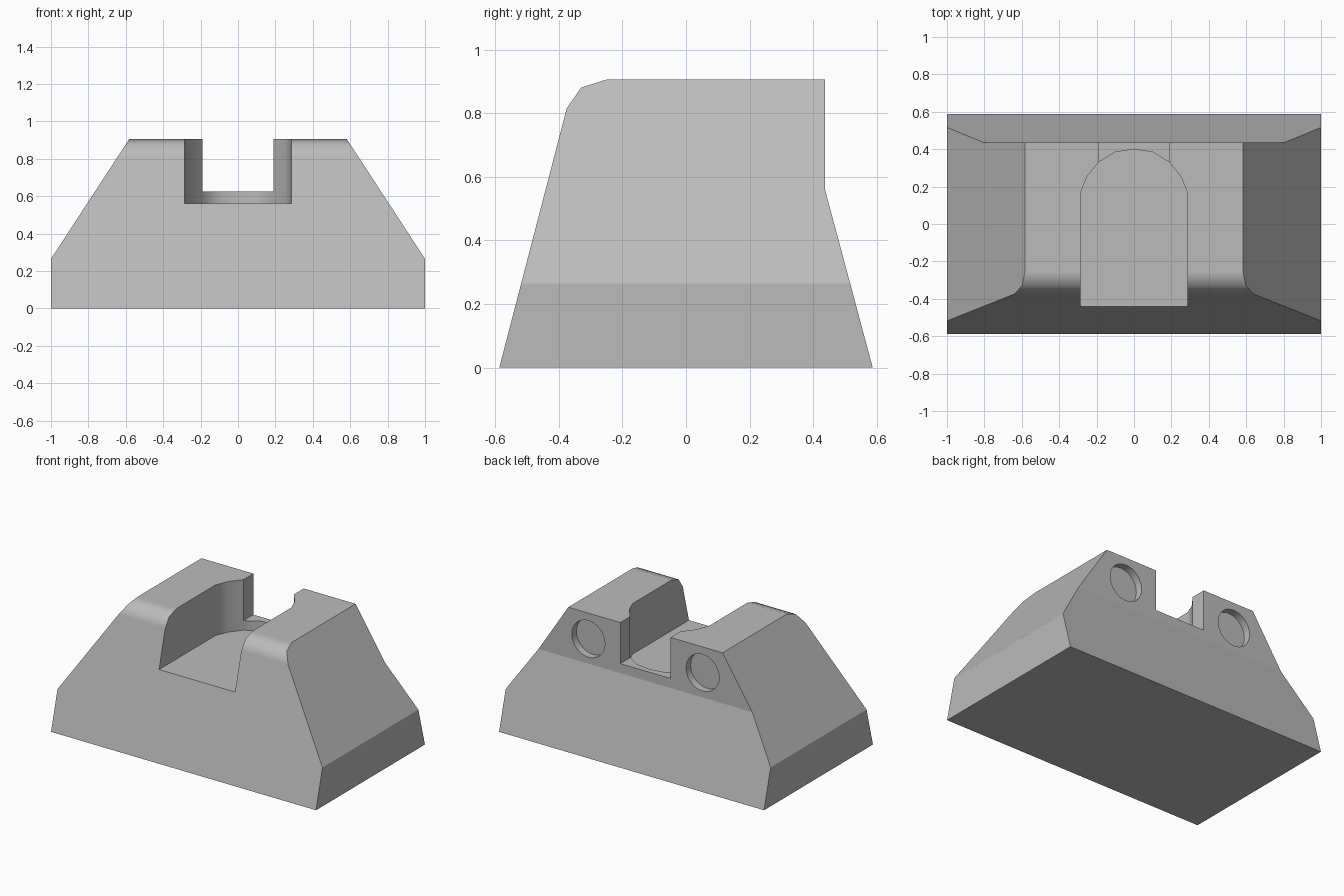
import bpy
import bmesh
from math import radians
from mathutils import Matrix, Vector

if "Cube" in bpy.data.objects:
    bpy.data.objects.remove(bpy.data.objects["Cube"])

grey = bpy.data.materials.new("plain grey")
grey.use_nodes = True
colour = (0.5, 0.5, 0.5, 1)
grey.diffuse_color = colour
grey.node_tree.nodes["Principled BSDF"].inputs["Base Color"].default_value = colour


def finish(name, bm):
    bmesh.ops.recalc_face_normals(bm, faces=bm.faces)
    mesh = bpy.data.meshes.new(name)
    bm.to_mesh(mesh)
    bm.free()
    mesh.materials.append(grey)
    obj = bpy.data.objects.new(name, mesh)
    bpy.context.collection.objects.link(obj)
    return obj


def prism(name, profile, place, start, end):
    """Extrude a 2D profile; place(a, b, depth) gives the 3D point."""
    bm = bmesh.new()
    face = bm.faces.new([bm.verts.new(place(a, b, start)) for a, b in profile])
    shift = Vector(place(0, 0, end)) - Vector(place(0, 0, start))
    grown = bmesh.ops.extrude_face_region(bm, geom=[face])["geom"]
    moved = [v for v in grown if isinstance(v, bmesh.types.BMVert)]
    bmesh.ops.translate(bm, verts=moved, vec=shift)
    return finish(name, bm)


def mirrored(half):
    """Close a right-hand outline with its reflection in the first axis."""
    return half + [(-a, b) for a, b in reversed(half) if a > 0]


def along_x(a, b, d):
    return (d, a, b)


def along_y(a, b, d):
    return (a, d, b)


def along_z(a, b, d):
    return (a, b, d)


# Body: side outline with rounded front top edge
body = prism("sight_body", [(-0.587, 0), (-0.375, 0.815), (-0.33, 0.88), (-0.252, 0.905),
                            (0.437, 0.905), (0.437, 0.56), (0.587, 0)], along_x, -1, 1)

# Tapered front outline, wider than the body in depth
taper = prism("taper_helper", mirrored([(1, -0.1), (1, 0.265), (0.582, 0.905), (0.517, 1.005)]),
              along_y, -1, 1)

# Round-ended pocket and narrower rear notch
arch = [(0.287, -1), (0.287, 0.165), (0.253, 0.25), (0.19, 0.33), (0.1, 0.384), (0, 0.4)]
pocket = prism("pocket_helper", mirrored(arch), along_z, 0.56, 1.2)
notch = prism("notch_helper", mirrored([(0.19, 0.625), (0.19, 1.2)]), along_y, 0.2, 1)

# Shallow round recesses in the rear face
holes = []
for side in (-1, 1):
    bm = bmesh.new()
    bmesh.ops.create_cone(bm, cap_ends=True, segments=32, radius1=0.125, radius2=0.125, depth=0.2,
                          matrix=Matrix.Translation((side * 0.431, 0.487, 0.729))
                          @ Matrix.Rotation(radians(90), 4, "X"))
    holes.append(finish("recess_helper", bm))

# Combine the shapes, then drop the helpers
helpers = [taper, pocket, notch] + holes
for helper in helpers:
    helper.hide_render = True
    mod = body.modifiers.new(helper.name, "BOOLEAN")
    mod.solver = "EXACT"
    mod.operation = "INTERSECT" if helper is taper else "DIFFERENCE"
    mod.object = helper
graph = bpy.context.evaluated_depsgraph_get()
result = bpy.data.meshes.new_from_object(body.evaluated_get(graph))
body.modifiers.clear()
body.data = result
for helper in helpers:
    bpy.data.objects.remove(helper)

# Smooth the rounded edges and arcs, keep every other crease sharp
bm = bmesh.new()
bm.from_mesh(result)
bmesh.ops.remove_doubles(bm, verts=bm.verts, dist=0.0005)
for face in bm.faces:
    face.smooth = True
for edge in bm.edges:
    low = max(v.co.z for v in edge.verts) < 0.58
    notch_corner = all(abs(abs(v.co.x) - 0.19) < 0.002 and v.co.z > 0.6 for v in edge.verts)
    steep = edge.calc_face_angle(3.0) > radians(40)
    edge.smooth = not (low or notch_corner or steep)
bm.to_mesh(result)
bm.free()

weighted = body.modifiers.new("even shading", "WEIGHTED_NORMAL")
weighted.keep_sharp = True
weighted.weight = 100
